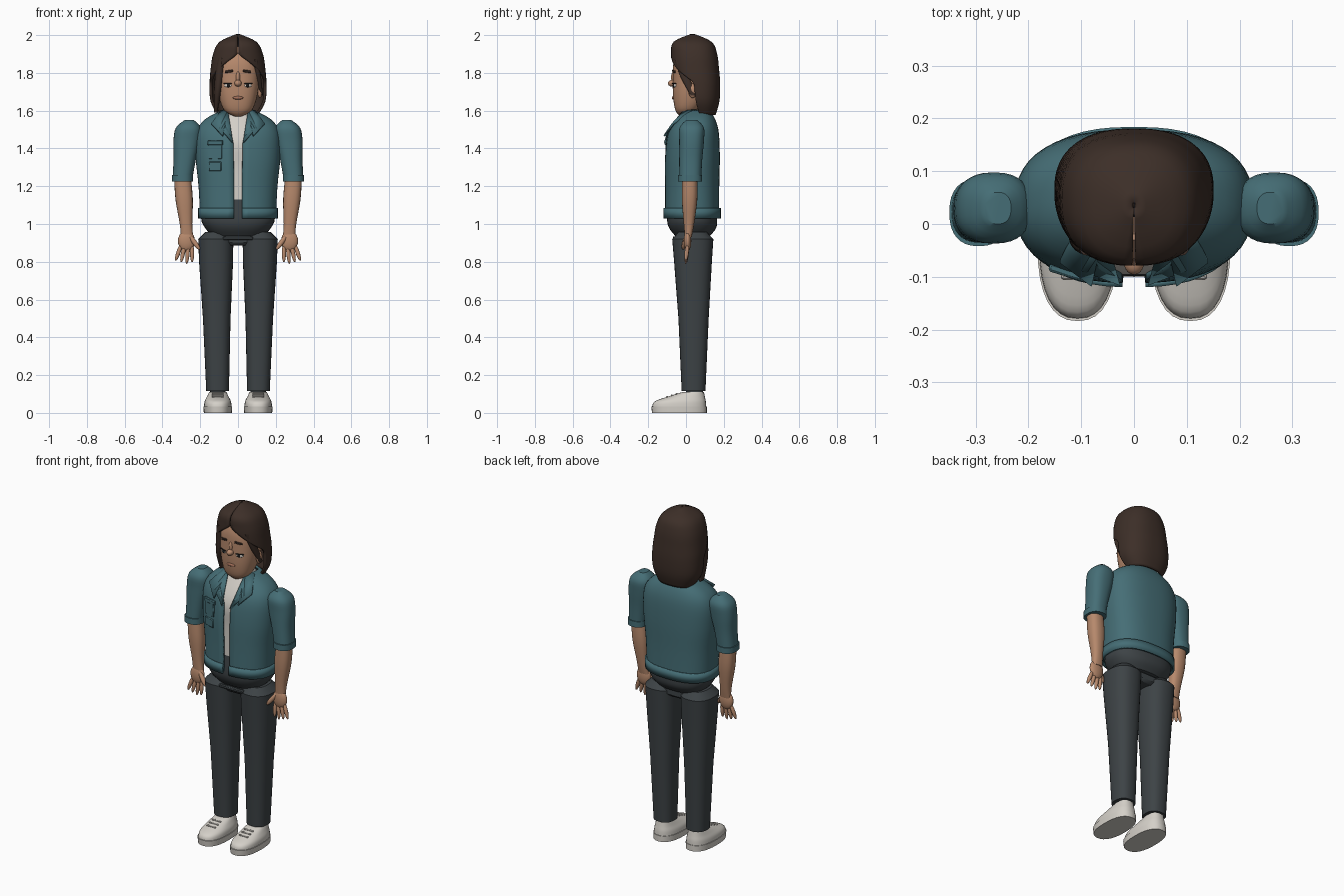
import bpy, bmesh, math
from mathutils import Vector

cube = bpy.data.objects.get("Cube")
if cube:
    bpy.data.objects.remove(cube)


def material(name, *rgb):
    mat = bpy.data.materials.new(name)
    mat.use_nodes = True
    mat.diffuse_color = (*rgb, 1)
    mat.node_tree.nodes["Principled BSDF"].inputs["Base Color"].default_value = mat.diffuse_color
    return mat


TEAL = material("teal_cloth", .06, .155, .18)
DARK = material("charcoal_cloth", .047, .056, .061)
HAIR = material("brown_hair", .046, .028, .021)
SKIN = material("tan_skin", .47, .25, .15)
LIPS = material("rose_lips", .36, .16, .1)
WHITE = material("off_white", .66, .63, .58)
BLACK = material("near_black", .01, .01, .01)
parts = []


def finish(name, mesh_data, mat, location=(0, 0, 0), rotation=(0, 0, 0), thick=0, bevel=0):
    bmesh.ops.recalc_face_normals(mesh_data, faces=mesh_data.faces)
    mesh = bpy.data.meshes.new(name)
    mesh_data.to_mesh(mesh)
    mesh_data.free()
    mesh.materials.append(mat)
    part = bpy.data.objects.new(name, mesh)
    bpy.context.collection.objects.link(part)
    part.location, part.rotation_euler = location, rotation
    if thick:
        shell = part.modifiers.new("Thickness", "SOLIDIFY")
        shell.thickness, shell.offset = thick, 0
    if bevel:
        part.modifiers.new("Bevel", "BEVEL").width = bevel
    parts.append(part)
    return part


def smooth_rows(rows, steps):
    """Fill in rows between the given ones along a smooth curve."""
    rows = [Vector(row) for row in rows]
    result = []
    for i in range(len(rows) - 1):
        a, b = rows[i], rows[i + 1]
        before, after = rows[max(i - 1, 0)], rows[min(i + 2, len(rows) - 1)]
        for step in range(steps):
            t = step / steps
            bend = (b - before) * (t * (1 - t) ** 2) / 2 - (after - a) * (t * t * (1 - t)) / 2
            result.append(a.lerp(b, t * t * (3 - 2 * t)) + bend)
    return result + [rows[-1]]


def power(value, exponent):
    return math.copysign(abs(value) ** exponent, value)


def loft(name, mat, rows, x=0, lean=0, square=2.4, segments=32, steps=4, gap=None, thick=0):
    """Rows are height, half width, front and back; gap gives the front opening angle by height."""
    bm = bmesh.new()
    rings = []
    bottom, top = rows[0][0], rows[-1][0]
    for z, width, front, back in smooth_rows(rows, steps):
        start = gap(z) if gap else 0
        span = (math.tau - 2 * start) / (segments - 1 if gap else segments)
        middle, depth = (front + back) / 2, (back - front) / 2
        shift = x + lean * (z - bottom) / (top - bottom)
        ring = []
        for i in range(segments):
            angle = start + i * span
            ring.append(bm.verts.new((shift + width * power(math.sin(angle), 2 / square),
                                      middle - depth * power(math.cos(angle), 2 / square), z)))
        rings.append(ring)
    for low, high in zip(rings, rings[1:]):
        for i in range(segments - 1 if gap else segments):
            j = (i + 1) % segments
            bm.faces.new((low[i], low[j], high[j], high[i]))
    if not gap:
        bm.faces.new(rings[0])
        bm.faces.new(rings[-1])
    return finish(name, bm, mat, thick=thick)


def ball(name, mat, location, size, turn=0):
    bm = bmesh.new()
    bmesh.ops.create_uvsphere(bm, u_segments=20, v_segments=12, radius=1)
    bmesh.ops.scale(bm, vec=size, verts=bm.verts)
    return finish(name, bm, mat, location, (0, 0, turn))


def box(name, mat, location, size, rotation=(0, 0, 0)):
    bm = bmesh.new()
    bmesh.ops.create_cube(bm, size=1)
    bmesh.ops.scale(bm, vec=size, verts=bm.verts)
    return finish(name, bm, mat, location, rotation, bevel=min(size) / 4)


def finger(name, start, end, radius):
    start, end = Vector(start), Vector(end)
    direction = end - start
    part = ball(name, SKIN, (start + end) / 2, (radius, radius, direction.length / 2 + radius))
    part.rotation_euler = direction.to_track_quat("Z", "Y").to_euler()


def plate(name, mat, points, side):
    bm = bmesh.new()
    bm.faces.new([bm.verts.new((side * x, y, z)) for x, y, z in points])
    return finish(name, bm, mat, thick=.012)


def jacket_gap(z):
    return .06 + 20 * max(0, z - 1.42) ** 2


def hair_gap(z):
    return 1.45 * min(1, max(.01, (1.895 - z) * 7))


# Trousers: hips and the bridge between the legs
loft("hips", DARK, [(.94, .14, -.06, .13), (.98, .175, -.09, .16),
                    (1.03, .195, -.1, .165), (1.13, .18, -.09, .16)])
box("crotch", DARK, (0, .035, .917), (.19, .16, .06))
box("fly_flap", DARK, (0, -.06, .925), (.16, .02, .02))

# Torso: shirt, open jacket and hem
loft("shirt", WHITE, [(1.1, .18, -.09, .15), (1.3, .2, -.09, .15),
                      (1.45, .2, -.09, .15), (1.6, .06, 0, .11)])
loft("jacket", TEAL, [(1.04, .195, -.105, .17), (1.2, .203, -.105, .17), (1.35, .218, -.105, .173),
                      (1.48, .215, -.09, .168), (1.55, .17, -.05, .15), (1.6, .075, 0, .12)],
     square=2.5, segments=49, gap=jacket_gap, thick=.012)
loft("jacket_hem", TEAL, [(1.03, .205, -.114, .178), (1.085, .205, -.114, .178)],
     square=2.5, segments=49, steps=1, gap=jacket_gap, thick=.012)

# Chest pocket and lower flap on the right side
for name, height, size in (("chest_pocket", 1.39, (.075, .01, .09)),
                           ("pocket_flap", 1.43, (.085, .016, .026)),
                           ("lower_flap", 1.305, (.07, .016, .05))):
    box(name, TEAL, (-.12, -.094, height), size, (0, 0, -.3))

# Neck, head and face
loft("neck", SKIN, [(1.52, .055, 0, .1), (1.66, .05, 0, .1)], steps=1)
loft("head", SKIN, [(1.57, .02, -.03, .02), (1.6, .072, -.055, .06), (1.67, .1, -.068, .11),
                    (1.76, .112, -.07, .13), (1.86, .111, -.065, .135), (1.94, .06, -.03, .1)])
ball("nose", SKIN, (0, -.073, 1.745), (.019, .023, .018))
ball("nose_bridge", SKIN, (0, -.063, 1.775), (.012, .016, .035))
ball("mouth", LIPS, (0, -.066, 1.668), (.028, .009, .009))

# Hair: one shell over the crown and down the back, open around the face
loft("hair", HAIR, [(1.58, .1, .02, .15), (1.65, .138, -.03, .17), (1.74, .144, -.05, .174),
                    (1.82, .138, -.068, .168), (1.9, .125, -.072, .158),
                    (1.96, .092, -.06, .13), (2, .003, .03, .04)],
     segments=48, gap=hair_gap, thick=.014)
# Locks framing the face
loft("right_lock", HAIR, [(1.59, .008, 0, .04), (1.7, .02, -.045, .045),
                          (1.8, .024, -.055, .025), (1.88, .018, -.06, 0)],
     x=-.118, lean=.03, segments=16)
loft("left_lock", HAIR, [(1.68, .006, .025, .05), (1.78, .015, -.03, .02), (1.87, .016, -.06, 0)],
     x=.126, lean=-.036, segments=16)

for side, s in (("left", 1), ("right", -1)):
    # Eyes, brows and ears
    ball(side + "_eye", WHITE, (s * .053, -.058, 1.733), (.021, .009, .01), s * .35)
    ball(side + "_iris", BLACK, (s * .051, -.064, 1.733), (.01, .006, .01), s * .35)
    box(side + "_lash", BLACK, (s * .054, -.061, 1.743), (.045, .012, .005), (0, 0, s * .35))
    box(side + "_brow", HAIR, (s * .047, -.062, 1.808), (.045, .012, .013), (0, s * .15, s * .3))
    ball(side + "_ear", SKIN, (s * .116, .035, 1.705), (.014, .022, .038))

    # Collar wing with a pointed tip, and its lapel
    plate(side + "_collar", TEAL, [(.055, -.005, 1.6), (.09, .03, 1.6),
                                   (.14, -.07, 1.53), (.08, -.115, 1.465)], s)
    plate(side + "_lapel", TEAL, [(.055, -.01, 1.6), (.1, -.085, 1.51), (.028, -.112, 1.43)], s)

    # Sleeve, rolled cuff, forearm
    loft(side + "_sleeve", TEAL, [(1.23, .052, -.035, .08), (1.34, .059, -.036, .086),
                                  (1.44, .071, -.036, .095), (1.51, .066, -.034, .095),
                                  (1.55, .025, 0, .06)], x=s * .295, lean=-s * .037)
    loft(side + "_cuff", TEAL, [(1.225, .056, -.042, .086), (1.26, .056, -.042, .086)],
         x=s * .294, steps=1)
    loft(side + "_forearm", SKIN, [(.93, .033, -.006, .03), (1, .033, -.012, .043),
                                   (1.13, .046, -.022, .06), (1.25, .044, -.02, .06)],
         x=s * .27, lean=s * .024, segments=20)

    # Hand with spread fingers
    ball(side + "_palm", SKIN, (s * .273, .008, .91), (.045, .02, .055))
    for i in range(4):
        knuckle = .243 + i * .02
        finger(f"{side}_finger_{i}", (s * knuckle, .007, .885),
               (s * (knuckle + i * .008), 0, .8 + .008 * abs(i - 1)), .011)
    finger(side + "_thumb", (s * .25, 0, .93), (s * .21, -.014, .875), .013)

    # Trouser leg and ankle
    loft(side + "_leg", DARK, [(.115, .06, -.023, .103), (.5, .073, -.04, .12),
                               (.8, .09, -.063, .137), (.92, .093, -.073, .145),
                               (.957, .055, -.04, .11)], x=s * .108, lean=s * .01, steps=1)
    loft(side + "_ankle", DARK, [(.07, .04, 0, .09), (.13, .04, 0, .09)], x=s * .107, steps=1)

    # Shoe: sole, sloping upper and laces
    loft(side + "_sole", WHITE, [(0, .074, -.18, .11), (.035, .076, -.184, .11)],
         x=s * .107, steps=1)
    loft(side + "_shoe", WHITE, [(.03, .073, -.18, .107), (.06, .07, -.167, .105),
                                 (.085, .058, -.1, .1), (.11, .046, -.02, .095)], x=s * .107)
    for i in range(3):
        box(f"{side}_lace_{i}", WHITE, (s * .107, -.1 + i * .025, .085 + i * .008),
            (.06, .009, .009), (.3, 0, 0))

# Smooth shading with sharp edges kept
bpy.ops.object.select_all(action="DESELECT")
for part in parts:
    part.select_set(True)
bpy.context.view_layer.objects.active = parts[0]
bpy.ops.object.shade_smooth_by_angle(angle=math.radians(40))
